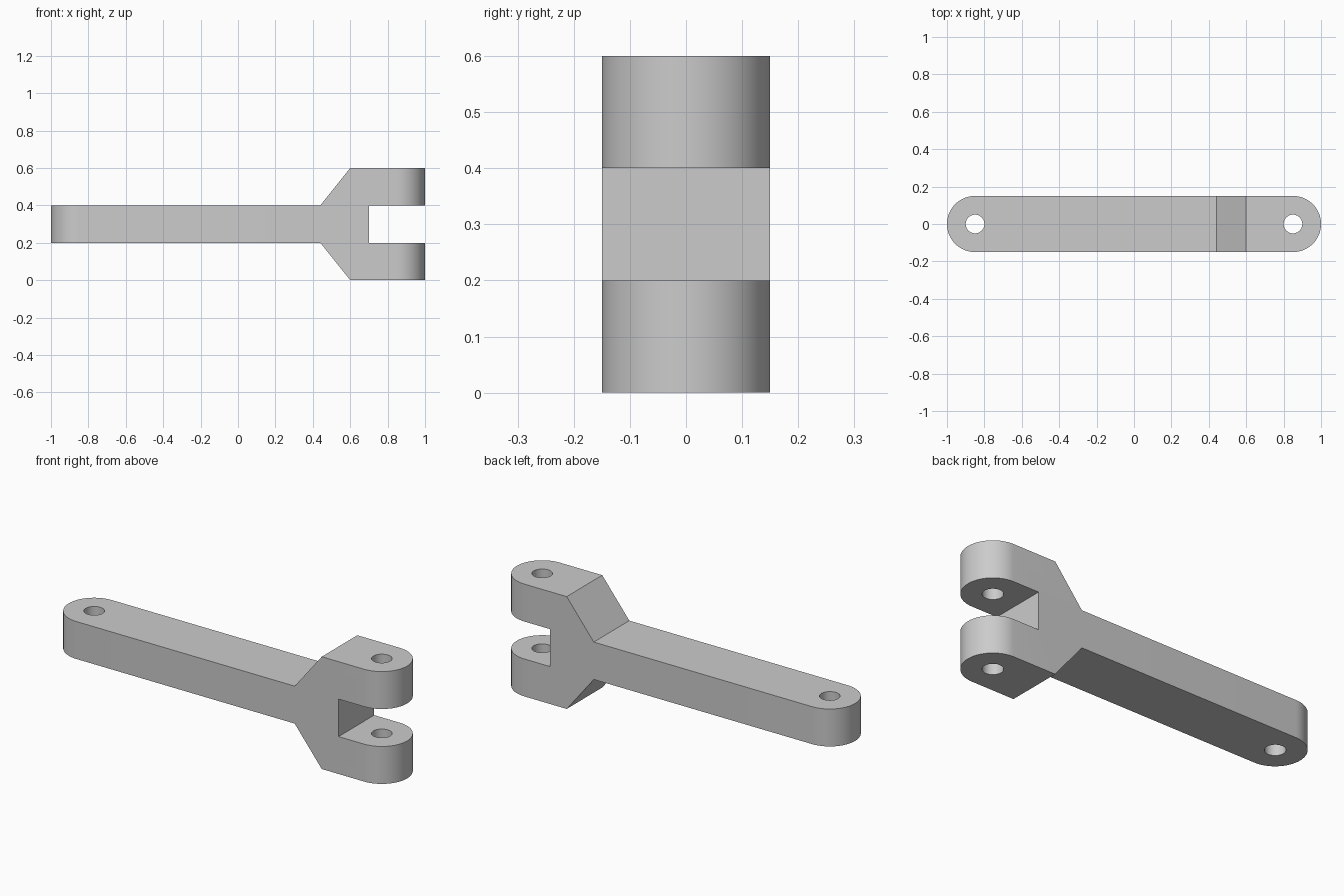
import bpy
import bmesh
import math
from mathutils import Vector

if "Cube" in bpy.data.objects:
    bpy.data.objects.remove(bpy.data.objects["Cube"], do_unlink=True)

HALF_WIDTH = 0.15   # half the width and radius of the rounded ends
PIN_X = 0.85        # distance of each pin hole from the centre
HOLE_RADIUS = 0.05
MID = 0.3           # height of the symmetry plane

grey = bpy.data.materials.new("plain_grey")
grey.use_nodes = True
colour = (0.6, 0.6, 0.6, 1)
grey.diffuse_color = colour
grey.node_tree.nodes["Principled BSDF"].inputs["Base Color"].default_value = colour


def prism(name, points, offset):
    """Extrude a closed outline along the offset vector."""
    bm = bmesh.new()
    face = bm.faces.new([bm.verts.new(p) for p in points])
    swept = bmesh.ops.extrude_face_region(bm, geom=[face])["geom"]
    verts = [v for v in swept if isinstance(v, bmesh.types.BMVert)]
    bmesh.ops.translate(bm, verts=verts, vec=Vector(offset))
    bmesh.ops.recalc_face_normals(bm, faces=bm.faces)
    mesh = bpy.data.meshes.new(name)
    bm.to_mesh(mesh)
    bm.free()
    obj = bpy.data.objects.new(name, mesh)
    bpy.context.collection.objects.link(obj)
    mesh.materials.append(grey)
    return obj


def arc(cx, radius, start, sweep, steps):
    return [(cx + radius * math.cos(start + sweep * i / steps),
             radius * math.sin(start + sweep * i / steps), -0.1)
            for i in range(steps + 1)]


def cut(target, tool, operation):
    """Apply a boolean and discard the tool."""
    tool.hide_render = True
    mod = target.modifiers.new(operation.title(), "BOOLEAN")
    mod.operation, mod.object, mod.solver = operation, tool, "EXACT"
    bpy.context.view_layer.objects.active = target
    bpy.ops.object.modifier_apply(modifier=mod.name)
    bpy.data.objects.remove(tool, do_unlink=True)


# Side profile: slim arm, sloped shoulders and a slotted fork
upper = [(-1.1, 0.1), (0.44, 0.1), (0.6, 0.3), (1.1, 0.3), (1.1, 0.1), (0.7, 0.1)]
outline = upper + [(x, -h) for x, h in reversed(upper)]
link = prism("fork_link", [(x, -0.2, MID + h) for x, h in outline], (0, 0.4, 0))

# Rounded plan shape
plan = (arc(PIN_X, HALF_WIDTH, -math.pi / 2, math.pi, 32)
        + arc(-PIN_X, HALF_WIDTH, math.pi / 2, math.pi, 32))
cut(link, prism("plan_cutter", plan, (0, 0, 0.8)), "INTERSECT")

# Pin holes through both ends
for side in (-1, 1):
    circle = arc(side * PIN_X, HOLE_RADIUS, 0, math.tau, 48)[:-1]
    cut(link, prism("hole_cutter", circle, (0, 0, 0.8)), "DIFFERENCE")

# Smooth the round walls, keep hard edges
bpy.ops.object.select_all(action="DESELECT")
link.select_set(True)
bpy.context.view_layer.objects.active = link
bpy.ops.object.shade_smooth_by_angle(angle=math.radians(30))
